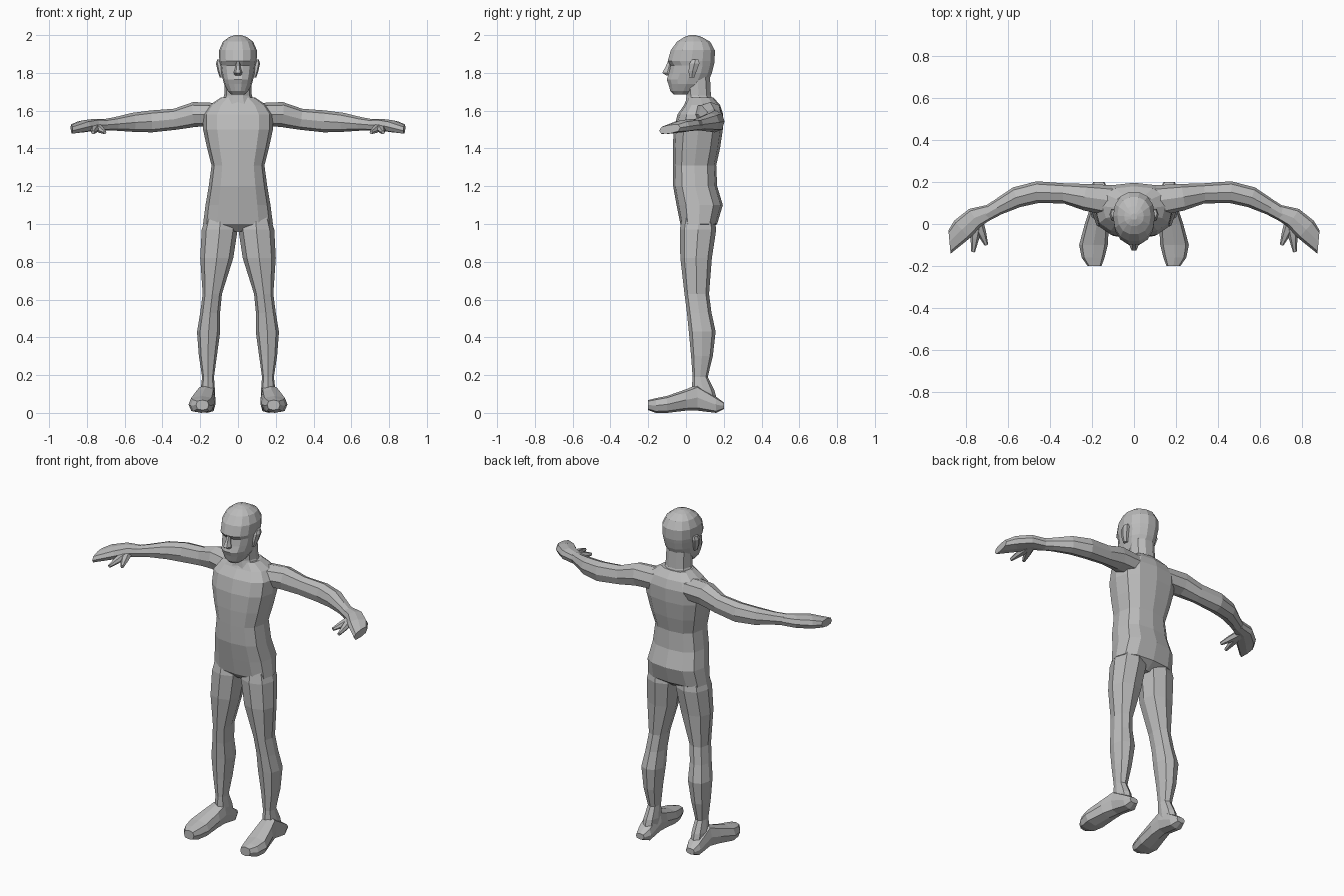
import bpy, bmesh, math
from mathutils import Vector

default_cube = bpy.data.objects.get("Cube")
if default_cube:
    bpy.data.objects.remove(default_cube, do_unlink=True)

GREY = (0.5, 0.5, 0.5, 1.0)
skin = bpy.data.materials.new("plain grey")
skin.use_nodes = True
skin.diffuse_color = GREY
skin.node_tree.nodes["Principled BSDF"].inputs["Base Color"].default_value = GREY


def loft(name, rings, sides, power=1.0, turn=0.0, mirrored=False):
    """Skin a row of rings, each given as (centre, half-axis, half-axis)."""
    mesh_builder = bmesh.new()
    loops = []
    for centre, across, along in rings:
        loop = []
        for index in range(sides):
            angle = math.tau * (index + turn) / sides
            cosine, sine = math.cos(angle), math.sin(angle)
            cosine = math.copysign(abs(cosine) ** power, cosine)
            sine = math.copysign(abs(sine) ** power, sine)
            loop.append(mesh_builder.verts.new(centre + across * cosine + along * sine))
        loops.append(loop)
    for lower, upper in zip(loops, loops[1:]):
        for index in range(sides):
            following = (index + 1) % sides
            mesh_builder.faces.new((lower[index], lower[following],
                                    upper[following], upper[index]))
    mesh_builder.faces.new(loops[0][::-1])
    mesh_builder.faces.new(loops[-1])
    bmesh.ops.recalc_face_normals(mesh_builder, faces=mesh_builder.faces)
    mesh = bpy.data.meshes.new(name)
    mesh_builder.to_mesh(mesh)
    mesh_builder.free()
    mesh.materials.append(skin)
    part = bpy.data.objects.new(name, mesh)
    bpy.context.collection.objects.link(part)
    if mirrored:
        part.modifiers.new("other_side", 'MIRROR').use_axis[0] = True
    return part


def level_ring(height, inner, outer, front, back):
    """A horizontal ring filling a box in x and y."""
    centre = Vector(((inner + outer) / 2, (front + back) / 2, height))
    return (centre, Vector(((outer - inner) / 2, 0, 0)),
            Vector((0, (back - front) / 2, 0)))


def upright_ring(depth, inner, outer, bottom, top):
    """A vertical ring facing the front, filling a box in x and z."""
    centre = Vector(((inner + outer) / 2, depth, (bottom + top) / 2))
    return (centre, Vector(((outer - inner) / 2, 0, 0)),
            Vector((0, 0, (top - bottom) / 2)))


def limb_rings(stations):
    """Rings square to a path of (x, y, z, half depth, half height)."""
    points = [Vector(station[:3]) for station in stations]
    rings = []
    for index, station in enumerate(stations):
        ahead = points[min(index + 1, len(points) - 1)]
        behind = points[max(index - 1, 0)]
        direction = (ahead - behind).normalized()
        sideways = Vector((-direction.y, direction.x, 0)).normalized()
        upward = direction.cross(sideways).normalized()
        rings.append((points[index], sideways * station[3], upward * station[4]))
    return rings


def centred(profile):
    return [level_ring(height, -half, half, front, back)
            for height, half, front, back in profile]


# Torso: height, half width, front, back
loft("torso", centred([
    (.96, .09, .01, .11), (1.0, .185, -.03, .165), (1.1, .172, -.05, .195),
    (1.2, .155, -.068, .165), (1.31, .14, -.07, .16), (1.4, .163, -.07, .18),
    (1.5, .185, -.065, .195), (1.58, .185, -.045, .197),
    (1.63, .15, -.01, .18), (1.67, .09, .01, .145)]), sides=12, power=.75)

# Neck and head
loft("neck", centred([
    (1.62, .1, -.01, .16), (1.68, .073, .0, .135), (1.78, .07, -.01, .13)]),
    sides=10, power=.9)
loft("head", centred([
    (1.685, .035, -.065, .02), (1.705, .055, -.085, .06), (1.74, .074, -.095, .1),
    (1.765, .08, -.105, .125), (1.8, .089, -.092, .14), (1.84, .094, -.084, .15),
    (1.862, .099, -.1, .155), (1.92, .1, -.083, .155), (1.965, .08, -.05, .13),
    (1.99, .047, -.01, .085), (2.0, .015, .02, .05)]), sides=14, power=.9)

# Face details
loft("nose", centred([
    (1.785, .018, -.105, -.07), (1.8, .023, -.13, -.07),
    (1.825, .015, -.115, -.07), (1.86, .01, -.097, -.07)]), sides=6)
loft("ears", [level_ring(*ring) for ring in [
    (1.775, .075, .096, .015, .045), (1.81, .08, .108, .01, .06),
    (1.85, .085, .117, .015, .075), (1.87, .085, .11, .03, .07)]],
    sides=6, mirrored=True)

# Legs: height, inner, outer, front, back
loft("legs", [level_ring(*ring) for ring in [
    (1.04, .02, .17, -.02, .15), (.97, .002, .192, -.033, .16),
    (.82, .025, .2, -.03, .137), (.63, .085, .187, -.008, .122),
    (.53, .095, .2, .005, .135), (.43, .094, .217, .015, .157),
    (.3, .112, .207, .027, .142), (.19, .127, .19, .035, .115),
    (.12, .122, .198, .03, .15), (.05, .125, .2, .03, .17)]],
    sides=8, power=.85, mirrored=True)

# Feet: depth, inner, outer, bottom, top
loft("feet", [upright_ring(*ring) for ring in [
    (.2, .14, .195, .02, .055), (.16, .12, .21, .0, .085),
    (.06, .12, .215, .012, .15), (.0, .12, .235, .012, .125),
    (-.1, .125, .262, .0, .09), (-.16, .14, .25, .0, .078),
    (-.2, .155, .222, .015, .068)]],
    sides=8, power=.7, mirrored=True)

# Arms and flat hands
loft("arms", limb_rings([
    (.1, .11, 1.58, .075, .06), (.23, .128, 1.58, .064, .066),
    (.33, .146, 1.555, .048, .056), (.46, .152, 1.543, .052, .058),
    (.56, .128, 1.538, .05, .05), (.65, .08, 1.53, .038, .036),
    (.71, .045, 1.525, .035, .03)]), sides=8, power=.85, mirrored=True)
hand_rings = limb_rings([
    (.69, .058, 1.525, .035, .03), (.76, .03, 1.525, .05, .032),
    (.82, -.025, 1.517, .056, .032)])
hand_rings.append((Vector((.881, -.086, 1.502)), Vector((.005, .056, .008)),
                   Vector((0, 0, .023))))
loft("hands", hand_rings, sides=8, power=.7, mirrored=True)

# Thumb and bent finger on each hand
for name, tip in (("thumbs", (.705, -.1, 1.485)), ("bent_fingers", (.768, -.133, 1.485))):
    root = Vector((.75, .015, 1.515))
    end = Vector(tip)
    middle = root.lerp(end, .55)
    loft(name, limb_rings([
        (*root, .03, .022), (*middle, .021, .018), (*end, .009, .01)]),
        sides=6, mirrored=True)
